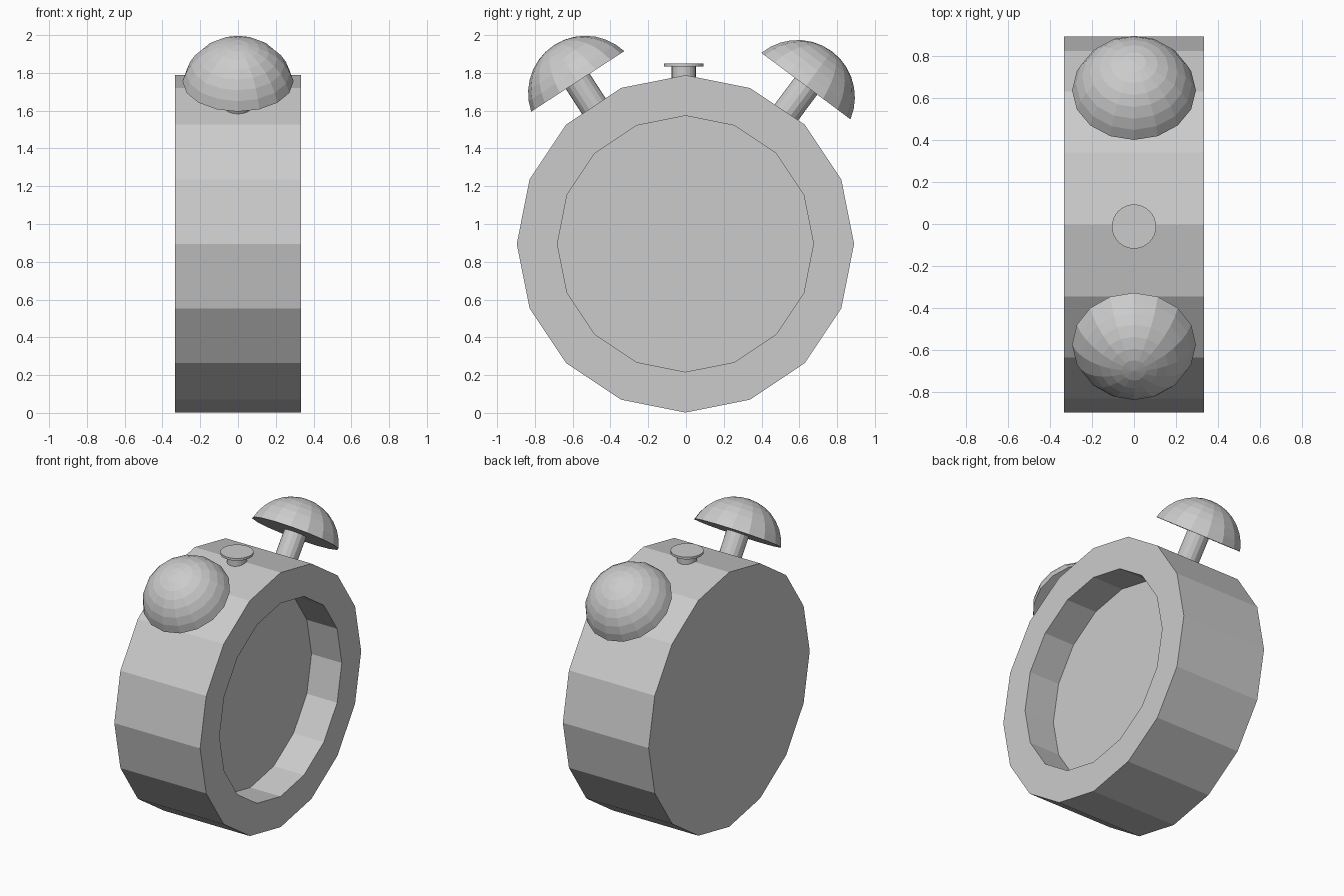
import bpy
import bmesh
from math import cos, sin, pi, radians
from mathutils import Matrix, Vector

cube = bpy.data.objects.get("Cube")
if cube:
    bpy.data.objects.remove(cube)

grey = bpy.data.materials.new("plain grey")
grey.use_nodes = True
colour = (0.6, 0.6, 0.6, 1)
grey.diffuse_color = colour
grey.node_tree.nodes["Principled BSDF"].inputs["Base Color"].default_value = colour


def turned(name, profile, sides, matrix):
    """Revolve (radius, height) points about local z; zero radius closes an end."""
    bm = bmesh.new()
    rings = []
    for r, h in profile:
        if r == 0:
            rings.append([bm.verts.new((0, 0, h))])
        else:
            rings.append([bm.verts.new((r * cos(2 * pi * i / sides),
                                        r * sin(2 * pi * i / sides), h))
                          for i in range(sides)])
    # Flat ends and bands between neighbouring rings
    for ring in (rings[0], rings[-1]):
        if len(ring) > 1:
            bm.faces.new(ring)
    for a, b in zip(rings, rings[1:]):
        for i in range(sides):
            j = (i + 1) % sides
            corners = [a[i % len(a)], a[j % len(a)], b[j % len(b)], b[i % len(b)]]
            bm.faces.new(list(dict.fromkeys(corners)))
    bmesh.ops.recalc_face_normals(bm, faces=bm.faces)
    mesh = bpy.data.meshes.new(name)
    bm.to_mesh(mesh)
    bm.free()
    mesh.materials.append(grey)
    obj = bpy.data.objects.new(name, mesh)
    obj.matrix_world = matrix
    bpy.context.collection.objects.link(obj)
    return obj


# Sixteen-sided case lying along x, with a recessed dial on the +x face
half, rim, dial, recess = 0.333, 0.893, 0.678, 0.235
turned("case", [(rim, -half), (rim, half), (dial, half), (dial, half - recess)], 16,
       Matrix.Translation((0, -0.003, 0.895)) @ Matrix.Rotation(pi / 2, 4, "Y"))

# Bells: closed spherical caps on tilted posts
radius, span, rows = 0.303, radians(76), 7
base = radius * cos(span)
dome = [(radius * sin(span * k / rows), radius * cos(span * k / rows) - base)
        for k in range(rows, -1, -1)]
for side, y, z, tilt in (("front", -0.573, 1.755, 33), ("back", 0.635, 1.73, -36.7)):
    place = Matrix.Translation((0, y, z)) @ Matrix.Rotation(radians(tilt), 4, "X")
    turned(side + "_bell", dome, 16, place)
    turned(side + "_bell_post", [(0.075, -0.25), (0.075, 0.02)], 16, place)

# Push button on top
top = Matrix.Translation(Vector((0, -0.012, 0)))
turned("button_stem", [(0.064, 1.7), (0.064, 1.836)], 24, top)
turned("button_cap", [(0.105, 1.834), (0.105, 1.85)], 32, top)
